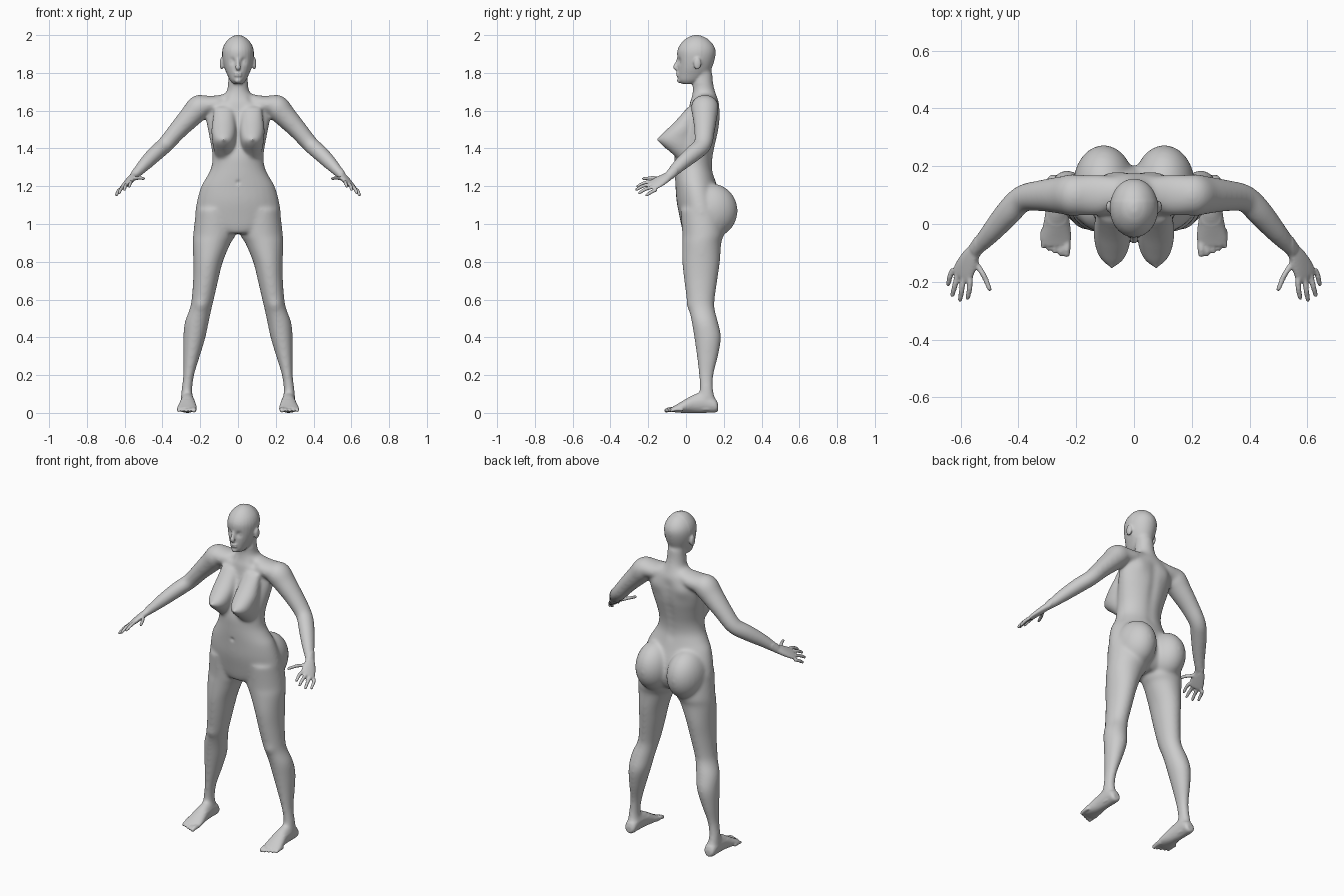
import bpy, bmesh, math
from mathutils import Vector as V

bm = bmesh.new()
X, Y, Z = V((1, 0, 0)), V((0, 1, 0)), V((0, 0, 1))


def spline(rows, steps=4):
    """Catmull-Rom through rows of numbers."""
    out = []
    for i in range(len(rows) - 1):
        p = [rows[max(0, min(len(rows) - 1, i + k))] for k in (-1, 0, 1, 2)]
        for j in range(steps):
            t = j / steps
            out.append([b + .5 * t * (c - a + t * (2 * a - 5 * b + 4 * c - d + t * (3 * (b - c) + d - a)))
                        for a, b, c, d in zip(*p)])
    return out + [list(rows[-1])]


def loft(rows, wide=X, tangent=None, side=1, n=28):
    """Closed skin over elliptical rings (x, y, z, wide radius, thick radius)."""
    rows = spline(rows)
    pts = [V(r[:3]) for r in rows]
    rings = []
    for i, r in enumerate(rows):
        t = tangent or (pts[min(i + 1, len(pts) - 1)] - pts[max(i - 1, 0)]).normalized()
        a = (V(wide) - t * t.dot(V(wide))).normalized()
        b = t.cross(a)
        ring = []
        for k in range(n):
            u = 2 * math.pi * k / n
            p = pts[i] + a * max(r[3], .002) * math.cos(u) + b * max(r[4], .002) * math.sin(u)
            ring.append(bm.verts.new((p.x * side, p.y, p.z)))
        rings.append(ring)
    for p, q in zip(rings, rings[1:]):
        for k in range(n):
            bm.faces.new((p[k], p[k - 1], q[k - 1], q[k]))
    bm.faces.new(rings[0])
    bm.faces.new(rings[-1])


def stack(rows, side=1):
    """Horizontal slices given as (z, x0, x1, y0, y1)."""
    loft([((a + b) / 2, (c + d) / 2, z, (b - a) / 2, (d - c) / 2) for z, a, b, c, d in rows], X, Z, side)


def ball(c, r, side=1):
    res = bmesh.ops.create_uvsphere(bm, u_segments=24, v_segments=16, radius=1)
    for v in res["verts"]:
        v.co = V(((c[0] + v.co.x * r[0]) * side, c[1] + v.co.y * r[1], c[2] + v.co.z * r[2]))


def digit(base, mid, tip, r, side):
    """Finger or toe with a rounded tip."""
    rows = [(*base, r, r), (*mid, r, r), (*tip, r * .85, r * .85)]
    loft(rows, X + Z * .3, None, side, 12)
    ball(tip, (r * .85,) * 3, side)


# torso and neck
stack([(z, -w, w, f, b) for z, w, f, b in (
    (1.80, .05, .04, .14), (1.74, .054, .036, .145), (1.70, .062, .035, .155), (1.67, .10, .03, .165),
    (1.64, .155, .02, .175), (1.58, .172, .01, .18), (1.5, .16, -.02, .175), (1.43, .146, -.045, .16),
    (1.36, .136, -.062, .145), (1.30, .142, -.062, .14), (1.25, .166, -.06, .15), (1.2, .195, -.056, .165),
    (1.12, .218, -.05, .19), (1.04, .226, -.035, .2), (.98, .19, -.022, .18), (.95, .1, -.01, .15))])
# skull and jaw
stack([(z, -w, w, f, b) for z, w, f, b in (
    (1.742, .025, -.022, .05), (1.76, .042, -.04, .09), (1.79, .057, -.044, .12), (1.83, .073, -.044, .14),
    (1.88, .083, -.046, .155), (1.92, .083, -.045, .158), (1.955, .07, -.027, .142),
    (1.985, .043, .005, .11), (2.0, .012, .04, .07))])
# nose, lips and chin
loft([(0, -.04, 1.88, .007, .006), (0, -.05, 1.85, .009, .009), (0, -.057, 1.83, .014, .011),
      (0, -.048, 1.818, .012, .008)], X)
ball((0, -.058, 1.829), (.009, .01, .008))
for z in (1.798, 1.786):
    ball((0, -.042, z), (.022, .011, .006))
ball((0, -.034, 1.76), (.018, .013, .014))

for s in (1, -1):
    # ear
    ball((.086, .06, 1.85), (.011, .02, .033), s)
    # breast and buttock
    stack([(z, .075 - w, .075 + w, f, .06) for z, w, f in (
        (1.62, .05, .01), (1.55, .06, -.052), (1.5, .066, -.103), (1.455, .063, -.146),
        (1.425, .06, -.137), (1.385, .052, -.09), (1.35, .04, -.05))], s)
    ball((.076, -.145, 1.447), (.012, .014, .012), s)
    ball((.105, .132, 1.07), (.107, .142, .145), s)
    # shoulder bridge
    loft([(.04, .105, 1.655, .055, .04), (.12, .1, 1.635, .07, .045), (.2, .1, 1.625, .07, .058)], Y, None, s)
    # arm
    loft([(.15, .10, 1.645, .05, .035), (.20, .10, 1.622, .073, .066), (.25, .10, 1.57, .066, .06),
          (.32, .098, 1.495, .055, .05), (.385, .088, 1.42, .048, .044), (.435, .04, 1.375, .047, .043),
          (.495, -.03, 1.315, .038, .036), (.55, -.09, 1.255, .027, .023)], Y, None, s)
    # palm
    loft([(.545, -.082, 1.26, .024, .02), (.565, -.115, 1.24, .034, .019), (.583, -.15, 1.22, .041, .016),
          (.597, -.178, 1.204, .041, .012), (.6, -.185, 1.2, .034, .007)], (.065, .02, -.045), None, s)
    # fingers and thumb
    for base, mid, tip in (
            ((.566, -.175, 1.226), (.569, -.22, 1.218), (.575, -.255, 1.2)),
            ((.589, -.175, 1.212), (.596, -.225, 1.202), (.602, -.262, 1.182)),
            ((.61, -.17, 1.197), (.62, -.213, 1.185), (.629, -.246, 1.165)),
            ((.626, -.155, 1.182), (.637, -.182, 1.17), (.643, -.208, 1.153)),
            ((.558, -.12, 1.238), (.522, -.175, 1.244), (.5, -.225, 1.24))):
        digit(base, mid, tip, .0098, s)
    # leg
    stack([(1.08, .02, .222, -.03, .19), (.95, .012, .237, -.02, .2), (.9, .038, .24, -.02, .187),
           (.8, .08, .237, -.02, .18), (.7, .105, .238, -.01, .166), (.6, .128, .246, .004, .152),
           (.55, .14, .256, .015, .152), (.48, .155, .282, .03, .17), (.4, .172, .29, .043, .186),
           (.3, .202, .29, .057, .17), (.2, .232, .29, .068, .146), (.12, .242, .30, .072, .145),
           (.07, .238, .302, .06, .157), (.015, .238, .298, .05, .168)], s)
    # foot
    loft([(x, y, (lo + hi) / 2, w, (hi - lo) / 2) for x, y, w, lo, hi in (
        (.268, .17, .018, .012, .045), (.268, .155, .033, .002, .075), (.268, .10, .036, 0, .11),
        (.267, .04, .04, 0, .098), (.268, -.01, .048, 0, .068), (.27, -.05, .053, .002, .044),
        (.27, -.075, .047, .006, .03))], X, -Y, s)
    # toes
    for i in range(5):
        x, y, r = .233 + i * .0205, -.104 + .009 * max(i - 1, 0), .0135 if i == 0 else .0095
        digit((x, y + .06, .018), (x, y + .02, .018), (x, y, .0125), r, s)

# fuse all parts into one skin
bmesh.ops.recalc_face_normals(bm, faces=bm.faces)
raw = bpy.data.meshes.new("body_parts")
bm.to_mesh(raw)
bm.free()
tmp = bpy.data.objects.new("body_parts", raw)
bpy.context.collection.objects.link(tmp)
mod = tmp.modifiers.new("fuse", "REMESH")
mod.mode = "VOXEL"
mod.voxel_size = .0058
skin = bpy.data.meshes.new_from_object(tmp.evaluated_get(bpy.context.evaluated_depsgraph_get()))
bpy.data.objects.remove(tmp)

# blend the joints, sparing face, fingers and toes
bm = bmesh.new()
bm.from_mesh(skin)
bmesh.ops.smooth_vert(bm, verts=bm.verts, factor=.4, use_axis_x=True, use_axis_y=True, use_axis_z=True)
soft = [v for v in bm.verts if abs(v.co.x) < .55 and v.co.z > .07
        and (v.co.z < 1.74 or v.co.y > .08) and not (v.co.y < -.14 and abs(v.co.x) > .3)]
for _ in range(22):
    bmesh.ops.smooth_vert(bm, verts=soft, factor=.5, use_axis_x=True, use_axis_y=True, use_axis_z=True)
bm.normal_update()


def press(c, r, d):
    """Soft dent (d > 0) or bump (d < 0)."""
    c = V(c)
    for v in bm.verts:
        q = (v.co - c).length_squared / (r * r)
        if q < 6:
            v.co -= v.normal * d * math.exp(-q)


# eye sockets, eyeballs, collarbones, shoulder blades, kneecaps
for s in (1, -1):
    press((.033 * s, -.04, 1.862), .016, .011)
    press((.033 * s, -.032, 1.862), .009, -.006)
    press((.075 * s, .035, 1.665), .025, .008)
    press((.09 * s, .175, 1.58), .045, -.008)
    press((.197 * s, .015, .57), .03, -.006)
# spine groove and navel
for i in range(8):
    press((0, .165, 1.28 + i * .045), .03, .006)
press((0, -.06, 1.22), .012, .006)

bm.to_mesh(skin)
bm.free()
skin.polygons.foreach_set("use_smooth", [True] * len(skin.polygons))
skin.name = "figure_body"
bpy.context.collection.objects.link(bpy.data.objects.new("figure_body", skin))
